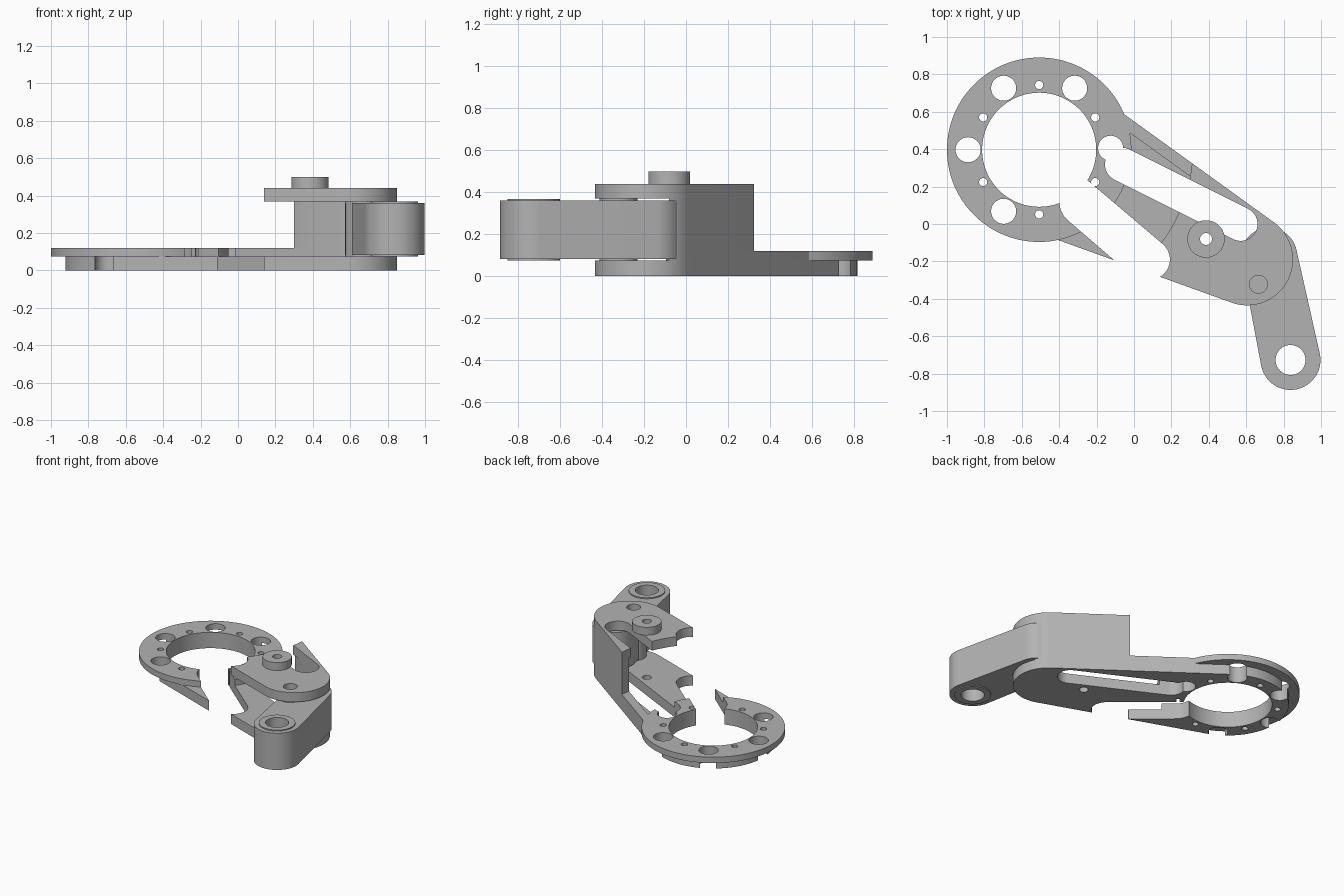
import bpy, bmesh, math
from mathutils import Vector
from mathutils.geometry import convex_hull_2d

if "Cube" in bpy.data.objects:
    bpy.data.objects.remove(bpy.data.objects["Cube"])

grey = bpy.data.materials.new("satin_grey")
grey.use_nodes = True
grey.diffuse_color = (0.45, 0.45, 0.45, 1)
grey.node_tree.nodes["Principled BSDF"].inputs["Base Color"].default_value = (0.45, 0.45, 0.45, 1)

RING, END = (-0.507, 0.397), (0.605, -0.19)
PIVOT, PIN, EYE = (0.665, -0.322), (0.385, -0.08), (0.837, -0.727)
FLOOR, LIP, DECK, TOP = 0.075, 0.12, 0.37, 0.44


def circle(c, r, n=72):
    return [Vector((c[0] + r * math.cos(i * math.tau / n),
                    c[1] + r * math.sin(i * math.tau / n))) for i in range(n)]


def hull(c1, r1, c2, r2):
    """Outline of a belt wrapped round two circles."""
    pts = circle(c1, r1, 120) + circle(c2, r2, 120)
    return [pts[i] for i in convex_hull_2d(pts)]


def polar(c, r, deg):
    return (c[0] + r * math.cos(math.radians(deg)), c[1] + r * math.sin(math.radians(deg)))


def prism(name, outline, z0, z1):
    bm = bmesh.new()
    face = bm.faces.new([bm.verts.new((p[0], p[1], z0)) for p in outline])
    ext = bmesh.ops.extrude_face_region(bm, geom=[face])
    verts = [v for v in ext["geom"] if isinstance(v, bmesh.types.BMVert)]
    bmesh.ops.translate(bm, verts=verts, vec=(0, 0, z1 - z0))
    bmesh.ops.recalc_face_normals(bm, faces=bm.faces)
    mesh = bpy.data.meshes.new(name)
    bm.to_mesh(mesh)
    bm.free()
    mesh.materials.append(grey)
    obj = bpy.data.objects.new(name, mesh)
    bpy.context.collection.objects.link(obj)
    return obj


def part(name, outline, z0, z1, cuts=()):
    """Extruded part with full-height cut-outs, smooth on its curves."""
    obj = prism(name, outline, z0, z1)
    cutters = []
    for cut in cuts:
        cutter = prism("cutter", cut, -0.3, 0.8)
        cutter.hide_render = True
        mod = obj.modifiers.new("cut", "BOOLEAN")
        mod.operation, mod.solver, mod.object = "DIFFERENCE", "EXACT", cutter
        cutters.append(cutter)
    if cutters:
        bpy.context.view_layer.update()
        dg = bpy.context.evaluated_depsgraph_get()
        baked = bpy.data.meshes.new_from_object(obj.evaluated_get(dg))
        obj.modifiers.clear()
        obj.data = baked
        for cutter in cutters:
            bpy.data.objects.remove(cutter)
    bpy.ops.object.select_all(action="DESELECT")
    obj.select_set(True)
    bpy.context.view_layer.objects.active = obj
    bpy.ops.object.shade_smooth_by_angle(angle=math.radians(30))
    return obj


# Shared outlines
body = hull(RING, 0.42, END, 0.245)
inner_body = hull(RING, 0.357, END, 0.182)
slot = hull((-0.065, 0.318), 0.09, (0.57, 0.0), 0.09)
slot_pocket = circle((-0.125, 0.405), 0.067)
bore = circle(RING, 0.305, 120)
bite = circle((0.085, -0.19), 0.107)
step_arc = circle(RING, 0.82, 240)
pin_hole = circle(PIN, 0.032, 32)
gap = [(-0.40, 0.115), (-0.392, 0.075), (-0.375, 0.042), (-0.345, 0.012), (-0.11, -0.19),
       (-0.05, -0.45), (0.1, -0.45), (0.1, -0.19), (0.145, -0.10), (-0.25, 0.235), (-0.38, 0.3)]
bolts = [circle(polar(RING, 0.38, a), 0.067, 48) for a in (60, 120, 180, 240)]
screws = [circle(polar(RING, 0.346, a), 0.022, 24) for a in range(30, 390, 60)]
ring_cuts = [bore, gap, slot, slot_pocket] + bolts + screws

# Lower plate and the wider ring lying on it
part("lower_plate", body, 0, FLOOR, ring_cuts + [bite, pin_hole])
part("ring_flange", circle(RING, 0.493, 120), FLOOR, LIP, ring_cuts)

# Raised rail along the outer edge, and the tall wall behind the hinge
rail_clip = [(-0.15, 1.2), (-0.15, 0.21), (0.4, -0.08), (1.2, -0.08),
             (1.2, -1.2), (-1.2, -1.2), (-1.2, 1.2)]
part("edge_rail", body, FLOOR, LIP, [inner_body, rail_clip, slot, bore, screws[0], bolts[0]])
part("hinge_wall", body, LIP, DECK, [inner_body, rail_clip, slot, step_arc])

# Upper plate
part("upper_plate", body, DECK, TOP,
     [step_arc, slot, bite, pin_hole, circle(PIVOT, 0.048, 32)])

# Round collar on the upper plate
part("pin_collar", circle(PIN, 0.1), TOP, 0.5, [pin_hole])

# Swinging link with a thrust boss on the free end
eye_hole = circle(EYE, 0.08, 48)
part("swing_link", hull(EYE, 0.16, (0.722, -0.17), 0.15), 0.082, 0.36, [eye_hole])
for label, z0, z1 in (("lower", FLOOR, 0.082), ("upper", 0.36, 0.368)):
    part(label + "_link_boss", circle(EYE, 0.125), z0, z1, [eye_hole])
# Hinge pin between the plates
part("hinge_pin", circle(PIVOT, 0.09, 48), FLOOR, DECK)
